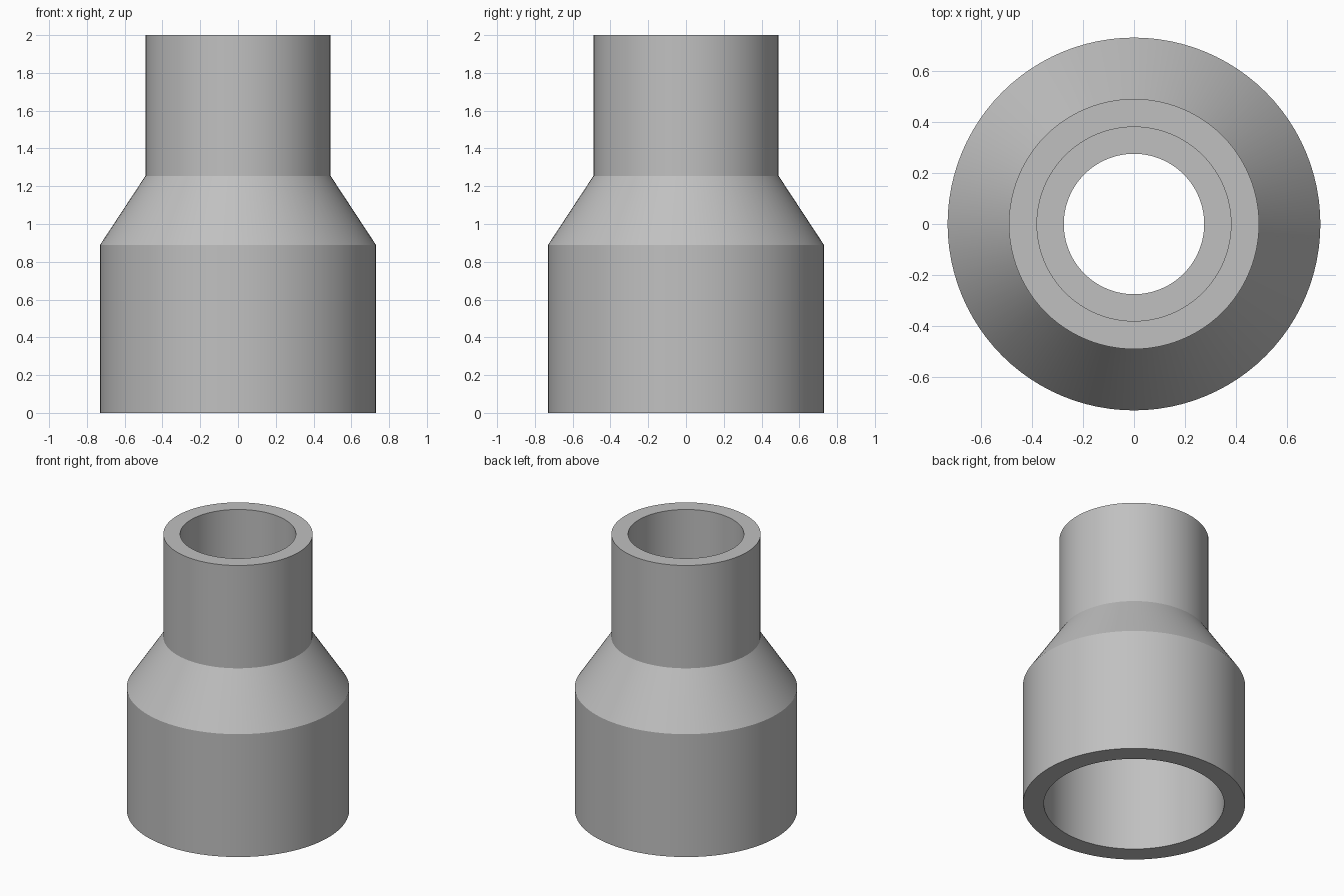
import bpy, bmesh, math

cube = bpy.data.objects.get("Cube")
if cube:
    bpy.data.objects.remove(cube, do_unlink=True)

# Plain grey plastic
grey = bpy.data.materials.new("grey_plastic")
grey.use_nodes = True
colour = (0.53, 0.53, 0.53, 1)
grey.diffuse_color = colour
grey.node_tree.nodes["Principled BSDF"].inputs["Base Color"].default_value = colour

# Closed wall section as (radius, height)
SECTION = [
    (0.73, 0), (0.73, 0.89), (0.49, 1.255), (0.49, 2),         # outside
    (0.38, 2), (0.38, 1.255), (0.275, 1.255),                  # top socket and stop
    (0.49, 0.89), (0.592, 0.89), (0.592, 0),                   # tapered bore, wide socket
]
SEGMENTS = 96


def lathe(name, section, material):
    """Revolve a closed section around the z axis."""
    bm = bmesh.new()
    rings = []
    for i in range(SEGMENTS):
        a = math.tau * i / SEGMENTS
        rings.append([bm.verts.new((r * math.cos(a), r * math.sin(a), z))
                      for r, z in section])
    n = len(section)
    for i in range(SEGMENTS):
        here, there = rings[i], rings[(i + 1) % SEGMENTS]
        for j in range(n):
            k = (j + 1) % n
            bm.faces.new((here[j], there[j], there[k], here[k]))
    bmesh.ops.recalc_face_normals(bm, faces=bm.faces)
    mesh = bpy.data.meshes.new(name)
    bm.to_mesh(mesh)
    bm.free()
    mesh.materials.append(material)
    obj = bpy.data.objects.new(name, mesh)
    bpy.context.collection.objects.link(obj)
    return obj


# Reducing pipe coupling
coupling = lathe("reducer_coupling", SECTION, grey)
bpy.ops.object.select_all(action='DESELECT')
coupling.select_set(True)
bpy.context.view_layer.objects.active = coupling
bpy.ops.object.shade_smooth_by_angle(angle=math.radians(25))
